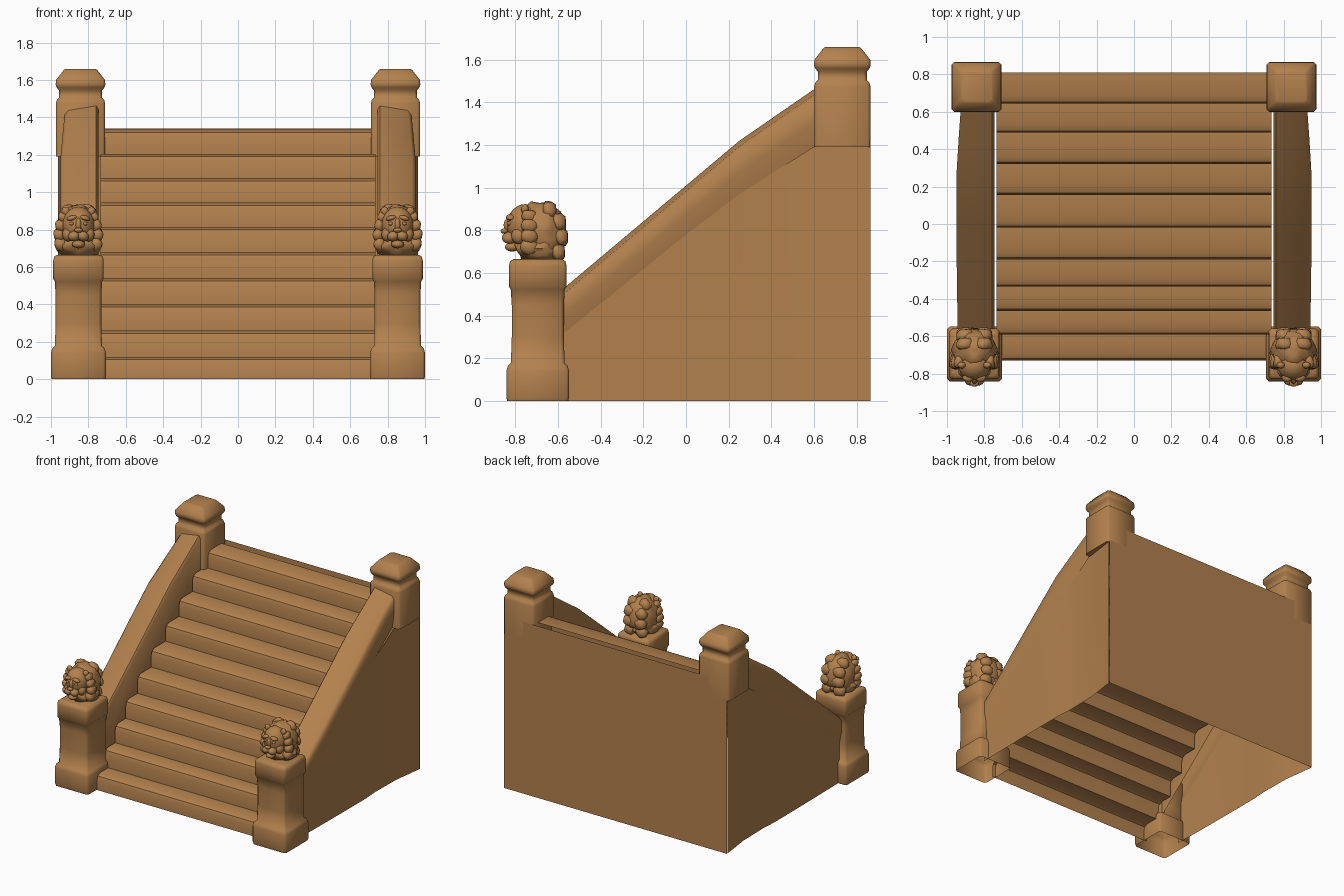
import bpy, bmesh, math
from mathutils import Vector, Matrix, noise

if "Cube" in bpy.data.objects:
    bpy.data.objects.remove(bpy.data.objects["Cube"])

stone = bpy.data.materials.new("warm brown stone")
stone.diffuse_color = (0.45, 0.22, 0.075, 1)
stone.use_nodes = True
stone.node_tree.nodes["Principled BSDF"].inputs["Base Color"].default_value = stone.diffuse_color


def finish(name, bm, mirror=False, angle=40):
    """Turn a bmesh into a shaded object, optionally mirrored across x = 0."""
    me = bpy.data.meshes.new(name)
    bm.to_mesh(me)
    bm.free()
    ob = bpy.data.objects.new(name, me)
    bpy.context.collection.objects.link(ob)
    me.materials.append(stone)
    bpy.ops.object.select_all(action='DESELECT')
    ob.select_set(True)
    bpy.context.view_layer.objects.active = ob
    bpy.ops.object.shade_smooth_by_angle(angle=math.radians(angle))
    if mirror:
        m = ob.modifiers.new("mirror", 'MIRROR')
        m.use_mirror_merge = False
    return ob


def sheet(name, rows, mirror=False, angle=40, flip=False):
    """Open surface through rows of points."""
    bm = bmesh.new()
    grid = [[bm.verts.new(p) for p in r] for r in rows]
    for a, b in zip(grid, grid[1:]):
        for i in range(len(a) - 1):
            q = (a[i], a[i + 1], b[i + 1], b[i])
            bm.faces.new(q[::-1] if flip else q)
    return finish(name, bm, mirror, angle)


def post(name, cx, cy, profile, close_bottom):
    """Square post with softened corners, lofted through (z, half width)."""
    bm = bmesh.new()
    rings = []
    for z, h in profile:
        c = h - 0.014
        pts = []
        for sx, sy in ((1, 1), (-1, 1), (-1, -1), (1, -1)):
            pair = [(sx * h, sy * c), (sx * c, sy * h)]
            pts += pair if sx * sy > 0 else pair[::-1]
        rings.append([bm.verts.new((cx + x, cy + y, z)) for x, y in pts])
    for a, b in zip(rings, rings[1:]):
        for i in range(8):
            j = (i + 1) % 8
            bm.faces.new((a[i], a[j], b[j], b[i]))
    bm.faces.new(rings[-1])
    if close_bottom:
        bm.faces.new(rings[0][::-1])
    return finish(name, bm, True, 50)


# Posts: lower ones carry the animal heads, upper ones have hipped caps
post("front_post", 0.853, -0.695,
     [(0, .143), (.015, .147), (.14, .147), (.165, .14), (.178, .126),
      (.3, .122), (.45, .122), (.525, .127), (.535, .135), (.635, .135),
      (.655, .13), (.665, .115)], False)
post("back_post", 0.842, 0.733,
     [(1.19, .132), (1.475, .132), (1.495, .126), (1.505, .115), (1.545, .115),
      (1.56, .128), (1.575, .133), (1.60, .131), (1.655, .088), (1.66, .078)], True)

# Stairs: one folded sheet with rounded nosings
ys = [-.73, -.592, -.465, -.335, -.19, -.02, .155, .322, .488, .643, .81]
zs = [0, .12, .26, .40, .54, .68, .815, .945, 1.075, 1.205, 1.335]
prof = []
for i in range(10):
    y, z = ys[i], zs[i + 1]
    prof += [(y, zs[i]), (y, z - .045), (y + .01, z - .015), (y + .04, z)]
prof.append((ys[10], zs[10]))
sheet("stairs", [[(-.735, y, z) for y, z in prof], [(.735, y, z) for y, z in prof]],
      flip=True)


# Height of the sloped railing along the flight
def rail_top(y):
    if y < .25:
        return 1.01 + .84 * y
    return 1.22 + (y - .25) * .69


# Railing: y, outer x, depth of the outer band
stations = [(-.60, .942, .21), (-.3, .947, .22), (0, .95, .23),
            (.25, .95, .25), (.45, .938, .26), (.62, .926, .27)]
rows = []
for y, xo, d in stations:
    t = rail_top(y)
    rows.append([(.746, y, max(0, t - .38)), (.746, y, t - .02), (.758, y, t),
                 (xo - .02, y, t - .025), (xo, y, t - .05),
                 (xo, y, t - d * .6), (xo - .017, y, t - d)])
sheet("railing", rows, True, 50)

# Outer side walls, kinked outward towards the back
walls = [(-.60, .925, .21), (-.3, .93, .22), (0, .933, .23), (.25, .933, .25),
         (.37, .925, .255), (.62, .909 + .02, .27), (.865, .962, 0)]
sheet("side_wall", [[(x, y, min(rail_top(y) - d, 1.22)), (x, y, 0)]
                    for y, x, d in walls], True, 30)

# Back wall
sheet("back_wall", [[(-.962, .868, 0), (.962, .868, 0)],
                    [(-.962, .868, 1.2), (.962, .868, 1.2)]], flip=True)
sheet("back_wall_upper", [[(-.8, .868, 1.2), (.8, .868, 1.2)],
                          [(-.8, .868, 1.34), (.8, .868, 1.34)]], flip=True)

# Lion heads, assembled from sculpted blobs
CX = 0.853
lion = bmesh.new()


def blob(x, y, z, rx, ry, rz, rough=0.0, tilt=0.0, sub=3):
    """Ellipsoid on both sides of the head when x is not zero."""
    for s in ((1, -1) if x else (1,)):
        vs = bmesh.ops.create_icosphere(lion, subdivisions=sub, radius=1)["verts"]
        rot = Matrix.Rotation(s * tilt, 3, 'Y')
        for v in vs:
            n = v.co.copy()
            k = 1 + rough * noise.noise(Vector((abs(n.x), n.y, n.z)) * 3.2)
            p = rot @ Vector((n.x * rx * k, n.y * ry * k, n.z * rz * k))
            v.co = p + Vector((CX + s * x, y, z))


blob(0, -.672, .795, .118, .112, .135, .22)            # mane
blob(0, -.69, .715, .122, .112, .062, .2)              # neck ruff
blob(0, -.755, .825, .085, .085, .098)                 # skull
for z, x, r in ((.72, .095, .038), (.77, .103, .035), (.82, .095, .034), (.865, .08, .032)):
    blob(x, -.735, z, r * .9, r * 1.2, r, .3, .4, 2)   # mane locks by the cheeks
for y, z in ((-.60, .70), (-.585, .77), (-.595, .84), (-.64, .895)):
    blob(.05, y, z, .05, .034, .04, .3, .3, 2)         # mane locks at the back
blob(.068, -.755, .898, .022, .018, .026, 0, .4, 2)    # ears
blob(.035, -.822, .862, .03, .022, .014, 0, .25, 2)    # brows
blob(.036, -.828, .832, .013, .012, .010, 0, 0, 2)     # eyes
blob(0, -.82, .825, .018, .036, .042, 0, 0, 2)         # nose bridge
blob(0, -.852, .797, .024, .018, .013, 0, 0, 2)        # nose
blob(.024, -.828, .765, .033, .036, .028, 0, .3, 2)    # muzzle
blob(0, -.815, .722, .036, .035, .022, 0, 0, 2)        # chin
blob(.055, -.785, .775, .032, .035, .04, 0, 0, 2)      # cheeks
finish("lion_head", lion, True, 60)
